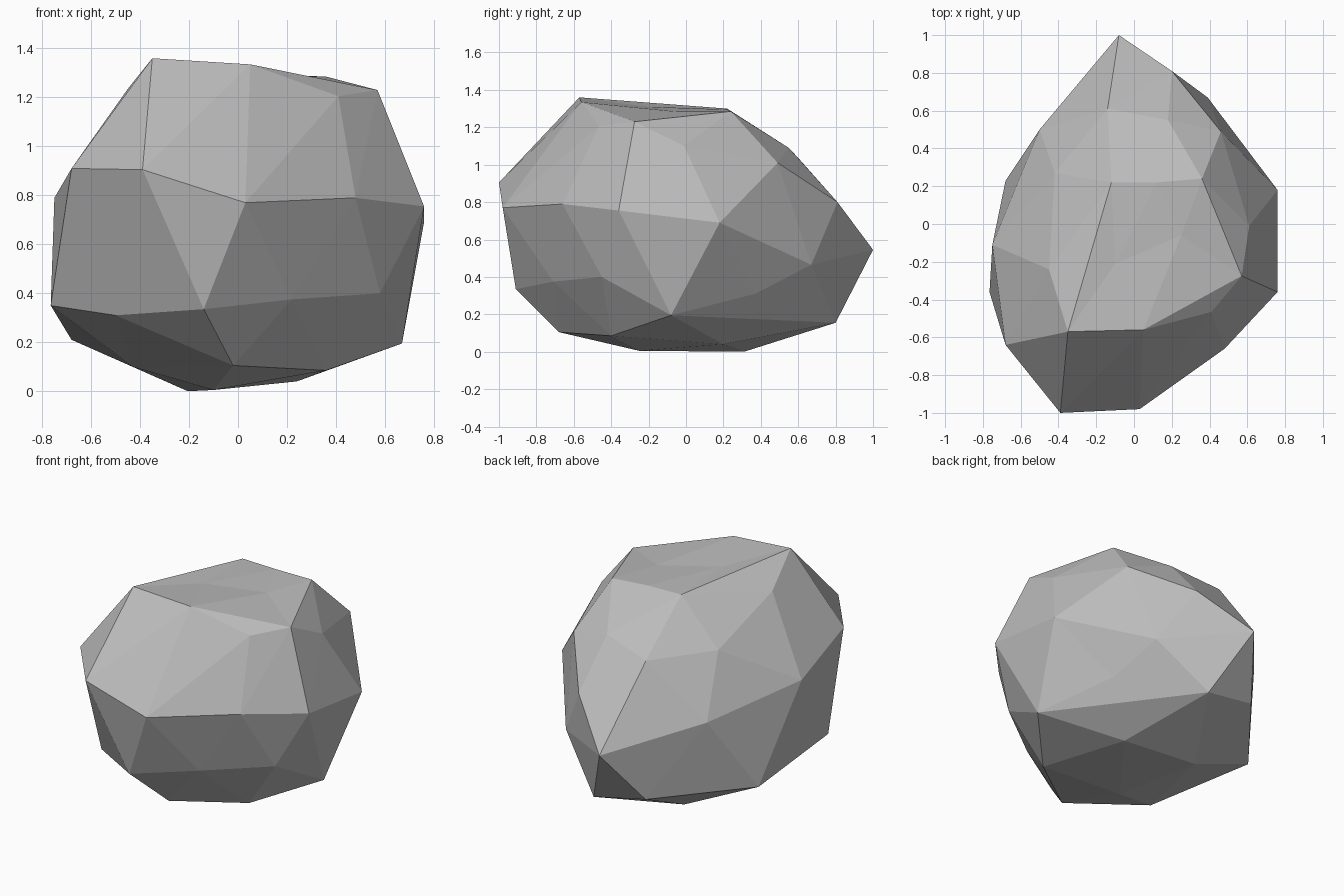
import bpy
import bmesh
from mathutils import Vector

# Corner points of the boulder, grouped by height
CROWN = [(-.35, -.57, 1.36), (.05, -.56, 1.335), (.41, -.465, 1.205), (.57, -.275, 1.23),
         (-.45, -.24, 1.235), (-.1, -.21, 1.31), (.25, -.06, 1.285), (-.12, .22, 1.30),
         (.12, .22, 1.295), (.36, .24, 1.285)]
SHOULDER = [(.61, -.01, 1.10), (.46, .49, 1.01), (.18, .55, 1.09), (-.14, .61, 1.025),
            (-.42, .27, 1.04), (-.68, -.64, .91), (-.39, -1.0, .905), (.2, .81, .80)]
WAIST = [(.03, -.98, .77), (.48, -.66, .79), (.76, -.36, .755), (.76, .18, .69),
         (-.75, -.11, .79), (-.5, .5, .68), (-.08, 1.0, .545), (.39, .67, .465)]
SKIRT = [(-.765, -.36, .35), (-.5, -.68, .31), (-.14, -.91, .335), (.22, -.71, .375),
         (.58, -.45, .40), (.67, -.08, .195), (.47, .37, .31), (.1, .8, .155),
         (-.25, .77, .22), (-.68, .23, .21)]
BASE = [(-.02, -.68, .105), (.36, -.40, .085), (-.43, -.36, .10), (-.1, -.25, .005),
        (.24, .2, .04), (-.205, .31, 0)]

points = [Vector(p) for p in CROWN + SHOULDER + WAIST + SKIRT + BASE]
centre = Vector((0, -.05, .68))
BULGE = .2

# Skin the points as a slightly rounded hull so shallow dents keep their corners
bm = bmesh.new()
target = bm.verts.layers.int.new("corner")
for i, p in enumerate(points):
    ray = p - centre
    v = bm.verts.new(centre + ray.lerp(ray.normalized() * .8, BULGE))
    v[target] = i
bmesh.ops.convex_hull(bm, input=bm.verts[:])

# Settle every corner back to its real place
for v in bm.verts:
    v.co = points[v[target]]
bmesh.ops.recalc_face_normals(bm, faces=bm.faces[:])

mesh = bpy.data.meshes.new("boulder")
bm.to_mesh(mesh)
bm.free()
boulder = bpy.data.objects.new("boulder", mesh)
bpy.context.collection.objects.link(boulder)

# Plain grey stone
stone = bpy.data.materials.new("grey stone")
stone.diffuse_color = (.5, .5, .5, 1)
mesh.materials.append(stone)
